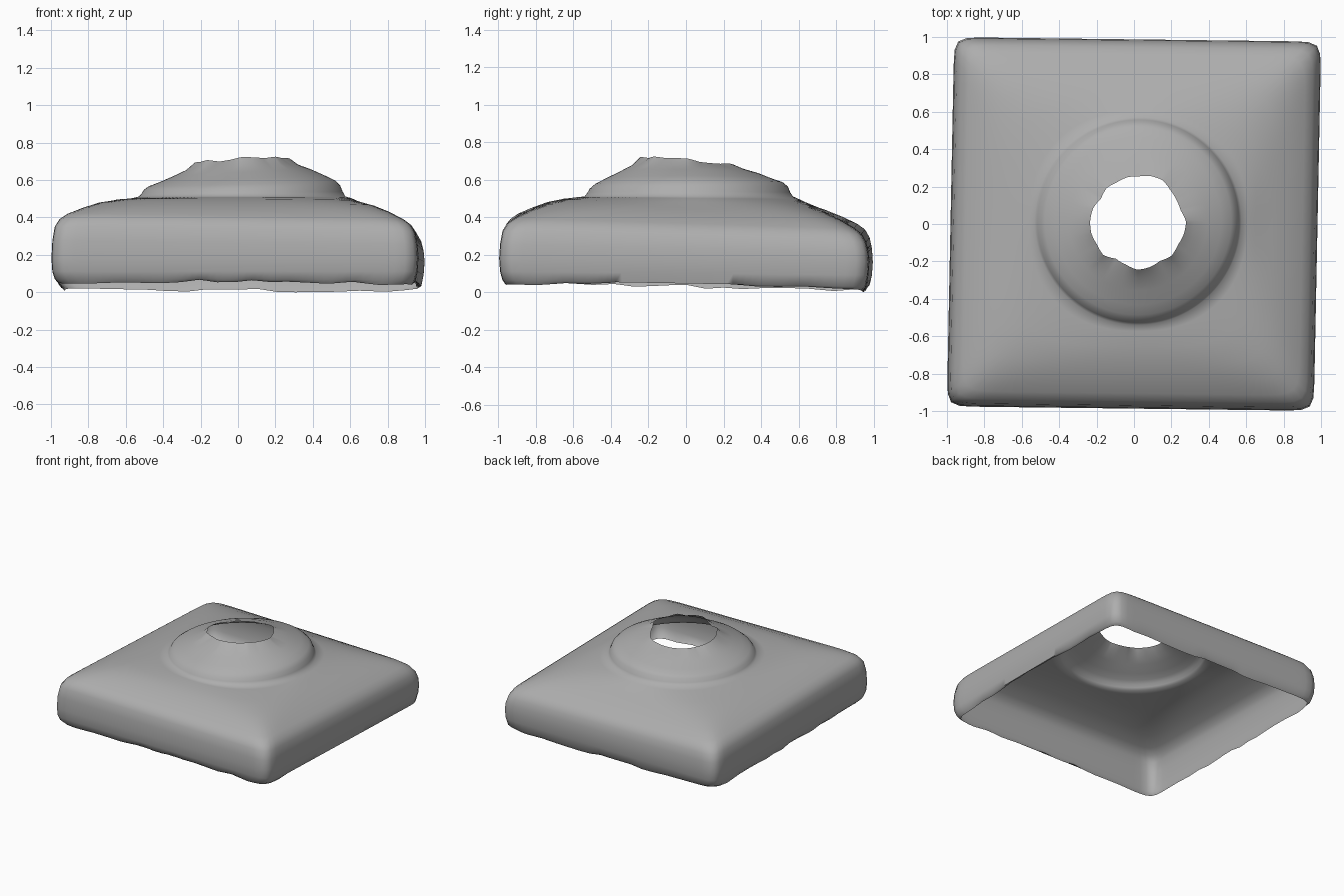
import bpy, bmesh, math, random

if "Cube" in bpy.data.objects:
    bpy.data.objects.remove(bpy.data.objects["Cube"])

random.seed(4)
N = 192

# Shell profile: half-width, height, squareness exponent (2 = circle), sideways tilt, front-back tilt
PROFILE = [
    (0.945, 0.034, 24, -0.004, -0.018),
    (0.964, 0.060, 28, -0.004, -0.018),
    (0.976, 0.110, 30, 0, -0.01),
    (0.981, 0.180, 30, 0, -0.01),
    (0.976, 0.255, 30, -0.010, -0.02),
    (0.964, 0.318, 28, -0.015, -0.03),
    (0.940, 0.360, 24, -0.015, -0.03),
    (0.900, 0.390, 20, -0.015, -0.03),
    (0.820, 0.430, 14, -0.012, -0.03),
    (0.740, 0.464, 8, -0.010, -0.03),
    (0.650, 0.494, 4, -0.005, -0.02),
    (0.585, 0.511, 2.3, 0, -0.01),
    (0.552, 0.520, 2, 0, 0),
    (0.538, 0.540, 2, 0.01, 0),
    (0.525, 0.567, 2, 0.02, 0.01),
    (0.498, 0.590, 2, 0.03, 0.01),
    (0.445, 0.613, 2, 0.04, 0),
    (0.370, 0.646, 2, 0.05, -0.01),
    (0.300, 0.675, 2, 0.05, -0.04),
    (0.245, 0.703, 2, 0.05, -0.08),
]


def jagged(step, amount):
    """Torn-edge offsets, linearly interpolated around the loop."""
    keys = [random.uniform(-amount, amount) for _ in range(N // step)]
    return [keys[i // step] * (1 - i % step / step)
            + keys[(i // step + 1) % len(keys)] * (i % step / step) for i in range(N)]


low_edge = jagged(3, 0.010)
rim_edge = jagged(8, 0.014)

bm = bmesh.new()
rings = []
for k, (a, z, n, tx, ty) in enumerate(PROFILE):
    ring = []
    shift = 0.022 if n <= 2.3 else 0.0
    for i in range(N):
        t = 2 * math.pi * i / N
        c, s = math.cos(t), math.sin(t)
        r = a / (abs(c) ** n + abs(s) ** n) ** (1 / n)
        h = z
        if k == 0:
            # worn bottom edge, rising on the right side and the middle of the front
            h += low_edge[i] + 0.04 * max(0, c) ** 6 + 0.02 * max(0, -s) ** 8
        if k == len(PROFILE) - 1:
            r += rim_edge[i]
            h += rim_edge[i] * 0.5
        x, y = r * c, r * s
        h += tx * x + ty * y
        # slight skew of the whole cap
        ring.append(bm.verts.new((x + 0.02 * y + shift, y * 1.006 - 0.012 * x + shift * 0.7, h)))
    rings.append(ring)

for lower, upper in zip(rings, rings[1:]):
    for i in range(N):
        j = (i + 1) % N
        bm.faces.new((lower[i], lower[j], upper[j], upper[i]))

# Stand the lowest point on the ground
bottom = min(v.co.z for v in bm.verts)
for v in bm.verts:
    v.co.z -= bottom
bmesh.ops.recalc_face_normals(bm, faces=bm.faces)

# Open square cap with round collar and hole
mesh = bpy.data.meshes.new("square_cap_shell")
bm.to_mesh(mesh)
bm.free()
cap = bpy.data.objects.new("square_cap_shell", mesh)
bpy.context.collection.objects.link(cap)
bpy.context.view_layer.objects.active = cap
cap.select_set(True)
bpy.ops.object.shade_smooth_by_angle(angle=math.radians(80))

# Dark grey
grey = bpy.data.materials.new("dark_grey")
grey.diffuse_color = (0.42, 0.42, 0.42, 1)
grey.use_nodes = True
grey.node_tree.nodes["Principled BSDF"].inputs["Base Color"].default_value = grey.diffuse_color
mesh.materials.append(grey)
